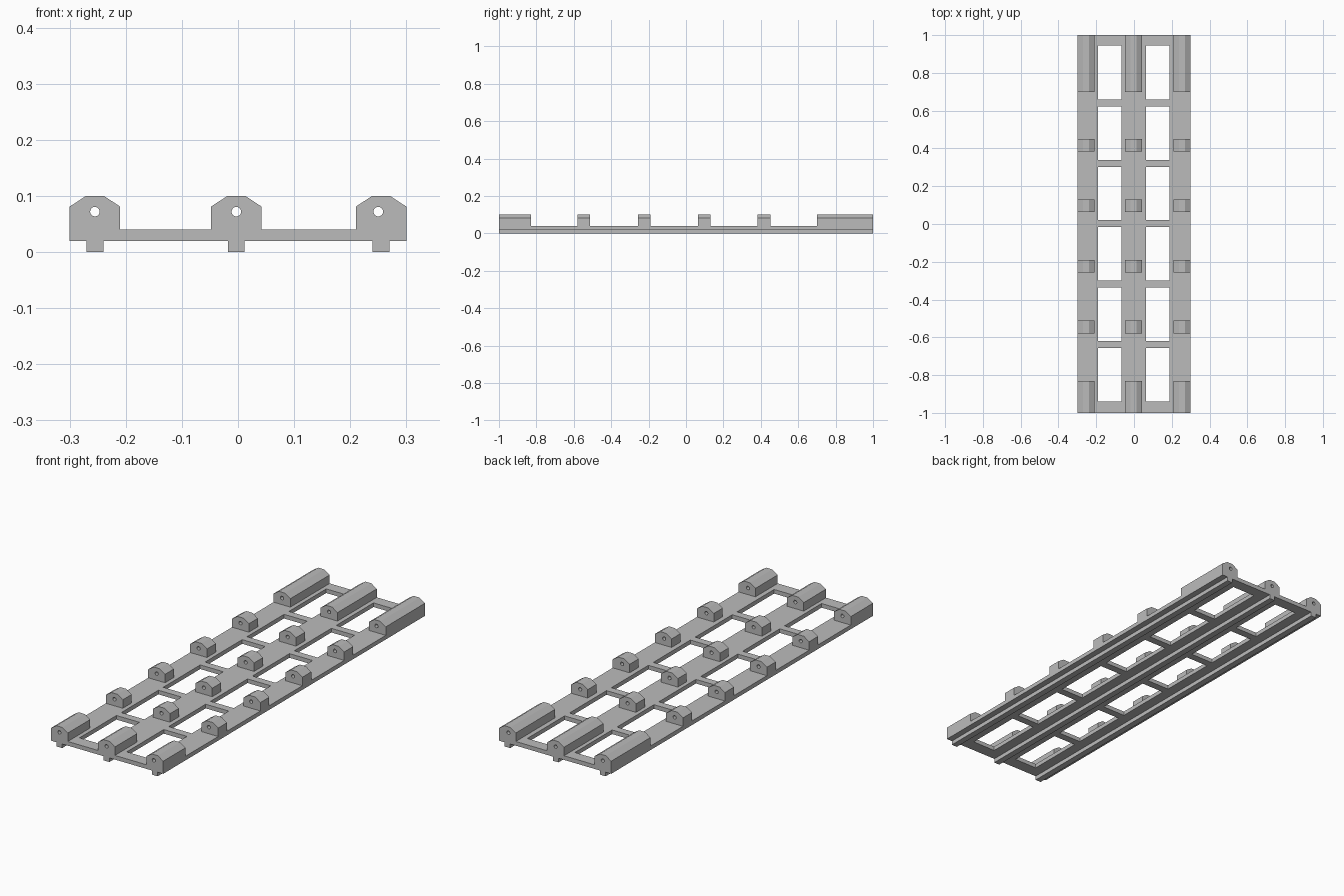
import bpy, bmesh, math
from mathutils import Vector

cube = bpy.data.objects.get("Cube")
if cube:
    bpy.data.objects.remove(cube, do_unlink=True)

grey = bpy.data.materials.new("plain grey")
grey.use_nodes = True
colour = (0.5, 0.5, 0.5, 1)
grey.diffuse_color = colour
grey.node_tree.nodes["Principled BSDF"].inputs["Base Color"].default_value = colour


def finish(bm, name):
    bmesh.ops.recalc_face_normals(bm, faces=bm.faces)
    mesh = bpy.data.meshes.new(name)
    bm.to_mesh(mesh)
    bm.free()
    mesh.materials.append(grey)
    ob = bpy.data.objects.new(name, mesh)
    bpy.context.collection.objects.link(ob)
    return ob


def extrude(bm, offset):
    """Pull every face of a flat sheet into a solid."""
    res = bmesh.ops.extrude_face_region(bm, geom=bm.faces[:], use_keep_orig=True)
    moved = [g for g in res["geom"] if isinstance(g, bmesh.types.BMVert)]
    bmesh.ops.translate(bm, verts=moved, vec=offset)
    bmesh.ops.recalc_face_normals(bm, faces=bm.faces)
    bmesh.ops.dissolve_limit(bm, angle_limit=0.01, verts=bm.verts, edges=bm.edges)


# Base frame: a sheet with two columns of six openings
xs = [-0.30, -0.19, -0.067, 0.063, 0.187, 0.30]
ys = [-1.0]
for i in range(6):
    start = -0.94 + i * 0.32
    ys += [start, start + 0.283]
ys[-1] = 0.945
ys.append(1.0)
bm = bmesh.new()
grid = [[bm.verts.new((x, y, 0.02)) for y in ys] for x in xs]
for i in range(len(xs) - 1):
    for j in range(len(ys) - 1):
        if i % 2 == 0 or j % 2 == 0:
            bm.faces.new((grid[i][j], grid[i + 1][j], grid[i + 1][j + 1], grid[i][j + 1]))
extrude(bm, Vector((0, 0, 0.02)))
finish(bm, "base_frame")


def lug(name, x, hole_x, y0, y1):
    """Chamfered block with a round bore running front to back."""
    bm = bmesh.new()
    outline = [(-0.045, 0.04), (0.045, 0.04), (0.045, 0.081),
               (0.016, 0.10), (-0.016, 0.10), (-0.045, 0.081)]
    bore = []
    for k in range(20):
        a = math.tau * k / 20
        bore.append((hole_x - x + 0.0085 * math.cos(a), 0.072 + 0.0085 * math.sin(a)))
    for loop in (outline, bore):
        vs = [bm.verts.new((x + px, y0, pz)) for px, pz in loop]
        for a, b in zip(vs, vs[1:] + vs[:1]):
            bm.edges.new((a, b))
    bmesh.ops.triangle_fill(bm, edges=bm.edges[:], use_beauty=True, normal=(0, -1, 0))
    res = bmesh.ops.extrude_face_region(bm, geom=bm.faces[:], use_keep_orig=True)
    moved = [g for g in res["geom"] if isinstance(g, bmesh.types.BMVert)]
    bmesh.ops.translate(bm, verts=moved, vec=(0, y1 - y0, 0))
    ob = finish(bm, name)
    bpy.context.view_layer.objects.active = ob
    ob.select_set(True)
    bpy.ops.object.shade_smooth_by_angle(angle=math.radians(25))
    ob.select_set(False)


# Three rows of lugs, each above a runner
rows = [("right", -0.255, -0.255), ("middle", -0.003, -0.003), ("left", 0.255, 0.25)]
spans = [(-1.0, -0.83), (-0.58, -0.512), (-0.257, -0.19),
         (0.063, 0.131), (0.383, 0.451), (0.70, 1.0)]
for side, x, hole_x in rows:
    for n, (y0, y1) in enumerate(spans, 1):
        lug(f"{side}_lug_{n}", x, hole_x, y0, y1)

    # Runner under the frame
    bm = bmesh.new()
    bmesh.ops.create_cube(bm, size=1)
    bmesh.ops.scale(bm, vec=(0.03, 2.0, 0.02), verts=bm.verts)
    bmesh.ops.translate(bm, vec=(x, 0, 0.01), verts=bm.verts)
    finish(bm, f"{side}_runner")
